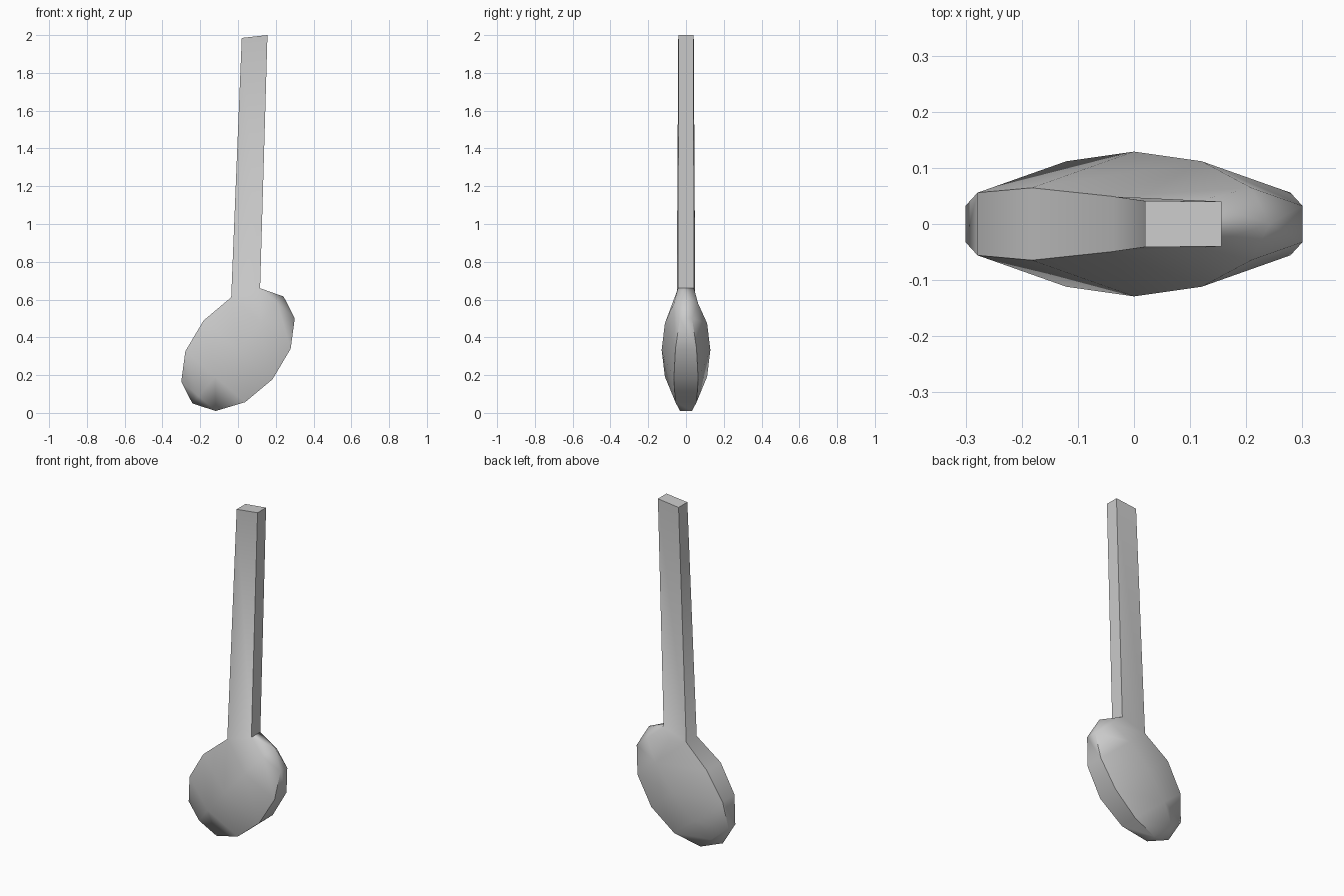
import bpy, bmesh
from math import radians
from mathutils import Matrix, Vector

if "Cube" in bpy.data.objects:
    bpy.data.objects.remove(bpy.data.objects["Cube"])

bm = bmesh.new()

# head: flattened six-sided sphere, long axis tilted in the xz plane
bmesh.ops.create_uvsphere(bm, u_segments=6, v_segments=6, radius=1)
place = (Matrix.Translation((0, 0, 0.333)) @ Matrix.Rotation(radians(40.5), 4, 'Y')
         @ Matrix.Diagonal((0.277, 0.129, 0.372, 1)))
bmesh.ops.transform(bm, matrix=place, verts=bm.verts)

# handle: extruded from the upper left rim face, slightly narrowing
spot = Vector((0.04, 0, 0.635))
base = min(bm.faces, key=lambda f: (f.calc_center_median() - spot).length)


def fit(face, left, right):
    """Put the left and right vertex pairs at (x, half depth, z)."""
    mid = face.calc_center_median().x
    for v in face.verts:
        x, y, z = left if v.co.x < mid else right
        v.co = (x, y if v.co.y > 0 else -y, z)


fit(base, (-0.036, 0.049, 0.612), (0.117, 0.042, 0.66))
tip = bmesh.ops.extrude_discrete_faces(bm, faces=[base])["faces"][0]
fit(tip, (0.02, 0.041, 1.985), (0.156, 0.04, 2.0))

bmesh.ops.recalc_face_normals(bm, faces=bm.faces)
mesh = bpy.data.meshes.new("paddle")
bm.to_mesh(mesh)
bm.free()
paddle = bpy.data.objects.new("paddle", mesh)
bpy.context.collection.objects.link(paddle)

# smooth head, crisp rim and handle
bpy.context.view_layer.objects.active = paddle
paddle.select_set(True)
bpy.ops.object.shade_smooth_by_angle(angle=radians(50))
